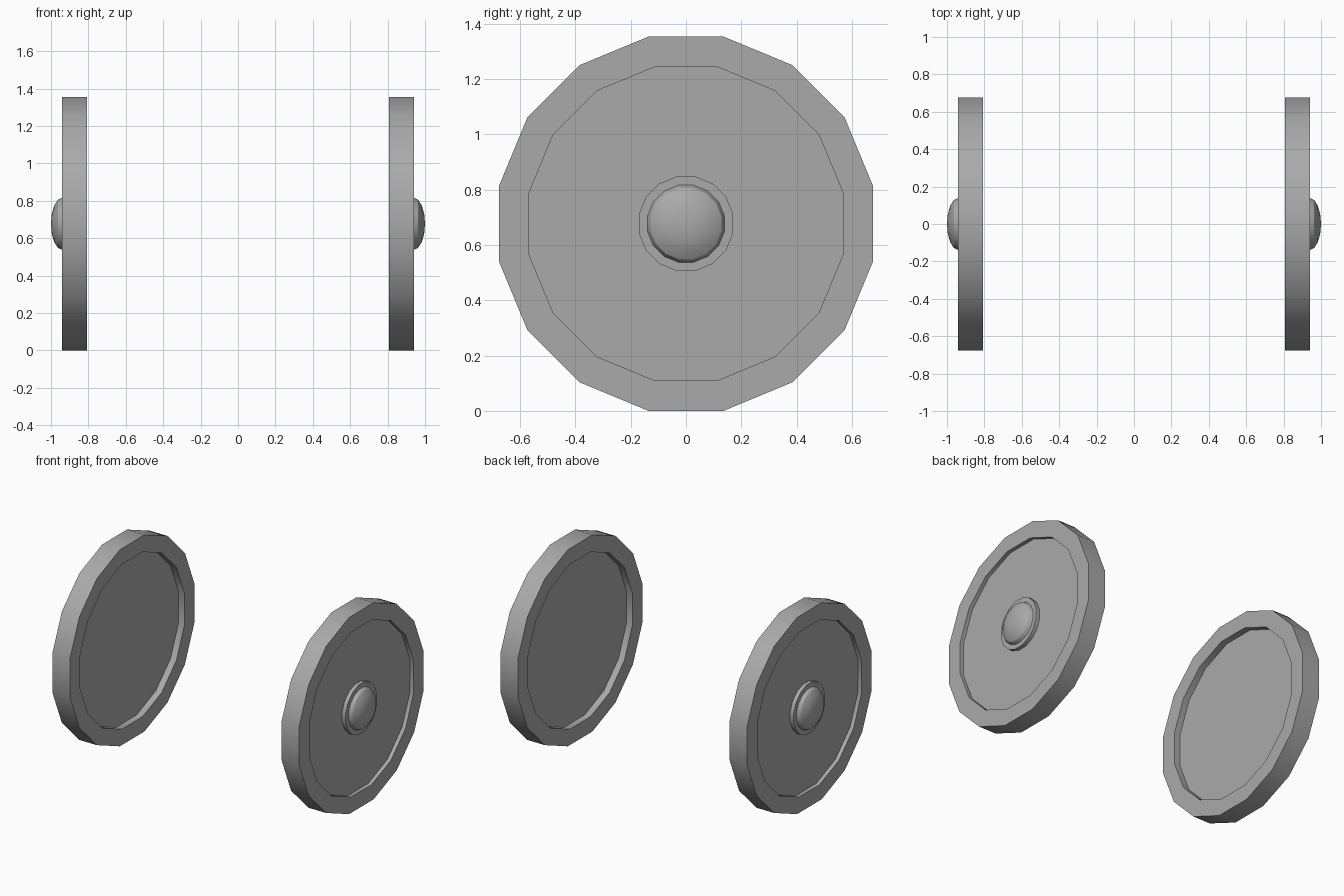
import bpy, bmesh, math

if "Cube" in bpy.data.objects:
    bpy.data.objects.remove(bpy.data.objects["Cube"], do_unlink=True)

SIDES = 16
AXLE_Z = 0.677

grey = bpy.data.materials.new("mid_grey")
grey.use_nodes = True
colour = (0.4, 0.4, 0.4, 1)
grey.diffuse_color = colour
grey.node_tree.nodes["Principled BSDF"].inputs["Base Color"].default_value = colour


def lathe(name, profile, side):
    """Turn (x, radius) points around the axle; side is +1 or -1."""
    bm = bmesh.new()
    rings = []
    for x, r in profile:
        if r == 0:
            rings.append([bm.verts.new((side * x, 0, AXLE_Z))] * SIDES)
            continue
        angles = [(i + 0.5) * math.tau / SIDES for i in range(SIDES)]
        rings.append([bm.verts.new((side * x, r * math.cos(a), AXLE_Z + r * math.sin(a)))
                      for a in angles])
    for a, b in zip(rings, rings[1:]):
        for i in range(SIDES):
            j = (i + 1) % SIDES
            bm.faces.new(list(dict.fromkeys((a[i], a[j], b[j], b[i]))))
    # flat end discs
    for ring in (rings[0], rings[-1]):
        if len(set(ring)) > 1:
            bm.faces.new(ring)
    bmesh.ops.recalc_face_normals(bm, faces=bm.faces)
    mesh = bpy.data.meshes.new(name)
    bm.to_mesh(mesh)
    bm.free()
    mesh.materials.append(grey)
    obj = bpy.data.objects.new(name, mesh)
    bpy.context.collection.objects.link(obj)
    bpy.ops.object.select_all(action="DESELECT")
    obj.select_set(True)
    bpy.context.view_layer.objects.active = obj
    bpy.ops.object.shade_smooth_by_angle(angle=math.radians(30))


RIM, DISC, HUB, CAP = 0.69, 0.578, 0.174, 0.142
INNER, OUTER = 0.806, 0.94
INNER_FLOOR, OUTER_FLOOR = 0.851, 0.913

# wheel body: rim recessed on both sides, with a raised hub on the outside
wheel = [(INNER_FLOOR, DISC), (INNER, DISC), (INNER, RIM), (OUTER, RIM),
         (OUTER, DISC), (OUTER_FLOOR, DISC), (OUTER_FLOOR, HUB), (OUTER, HUB)]

# domed hub cap
steps = [math.radians(a) for a in (0, 22.5, 45, 67.5)]
cap = [(OUTER + 0.06 * math.sin(a), CAP * math.cos(a)) for a in steps] + [(1.0, 0)]

for label, side in (("left", 1), ("right", -1)):
    lathe(label + "_wheel", wheel, side)
    lathe(label + "_hub_cap", cap, side)
